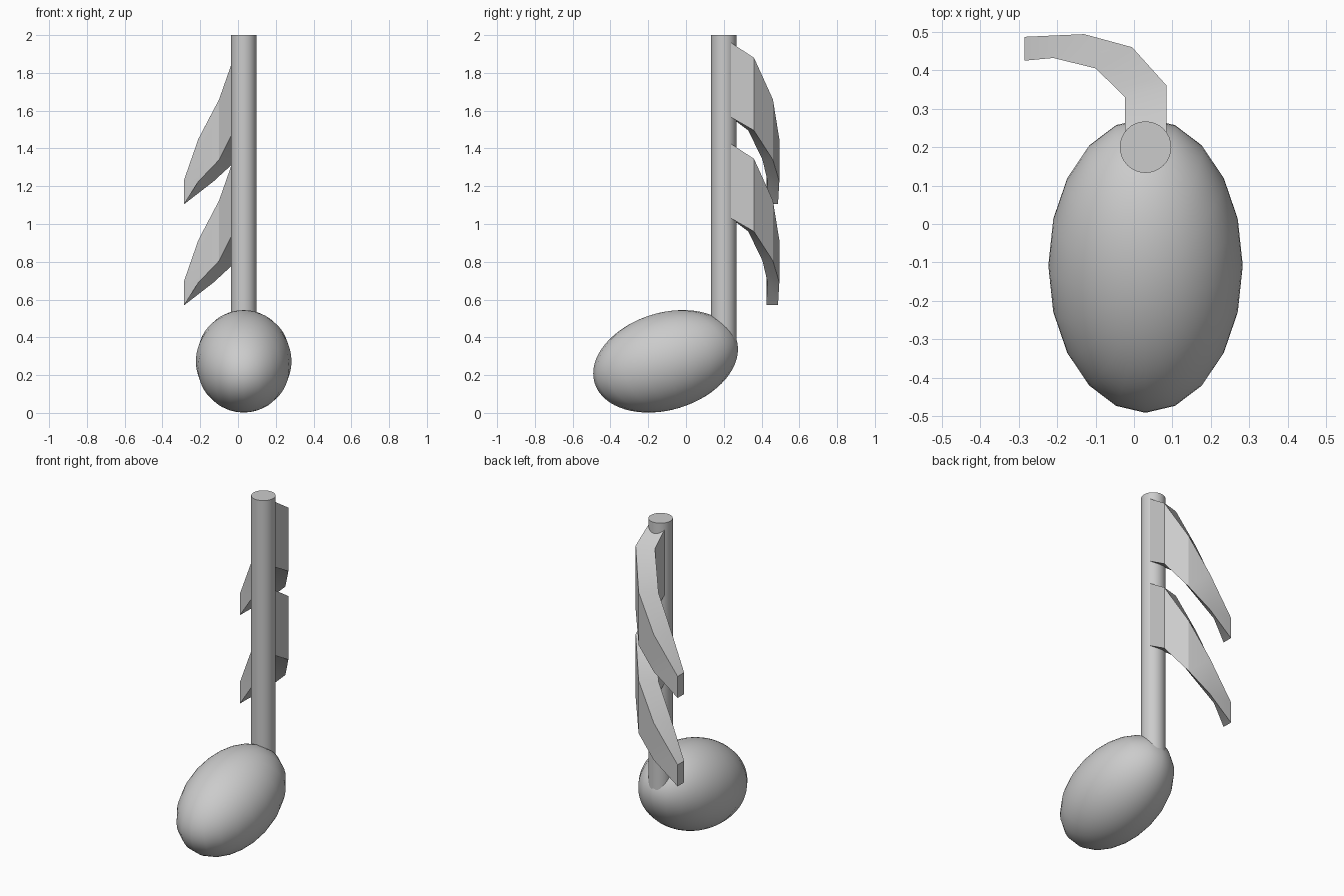
import bpy, math

if "Cube" in bpy.data.objects:
    bpy.data.objects.remove(bpy.data.objects["Cube"])

STEM_X, STEM_Y = 0.03, 0.2


def smooth(obj, degrees=30):
    bpy.ops.object.select_all(action='DESELECT')
    obj.select_set(True)
    bpy.context.view_layer.objects.active = obj
    bpy.ops.object.shade_smooth_by_angle(angle=math.radians(degrees))


# Note head: tilted ellipsoid
bpy.ops.mesh.primitive_uv_sphere_add(segments=20, ring_count=32, radius=1,
                                     location=(STEM_X, -0.108, 0.273),
                                     rotation=(math.radians(17), 0, 0))
head = bpy.context.object
head.name = "note_head"
head.scale = (0.253, 0.393, 0.257)
smooth(head)

# Stem
bottom, top = 0.3, 2.0
bpy.ops.mesh.primitive_cylinder_add(vertices=32, radius=0.067, depth=top - bottom,
                                    location=(STEM_X, STEM_Y, (top + bottom) / 2))
stem = bpy.context.object
stem.name = "stem"
smooth(stem)

# Flag stations: outer (x, y), inner (x, y), top z, bottom z
STATIONS = [
    ((0.085, 0.23), (-0.023, 0.23), 1.965, 1.57),
    ((0.085, 0.36), (-0.023, 0.33), 1.88, 1.495),
    ((-0.005, 0.46), (-0.10, 0.405), 1.66, 1.34),
    ((-0.13, 0.494), (-0.21, 0.432), 1.45, 1.225),
    ((-0.285, 0.487), (-0.285, 0.425), 1.235, 1.105),
]


def make_flag(name, drop):
    verts = []
    for outer, inner, zt, zb in STATIONS:
        verts += [(*outer, zt - drop), (*inner, zt - drop),
                  (*inner, zb - drop), (*outer, zb - drop)]
    faces = [(0, 3, 2, 1)]
    for i in range(len(STATIONS) - 1):
        for j in range(4):
            a, b = 4 * i + j, 4 * i + (j + 1) % 4
            faces.append((a, b, b + 4, a + 4))
    end = len(verts) - 4
    faces.append((end, end + 1, end + 2, end + 3))
    mesh = bpy.data.meshes.new(name)
    mesh.from_pydata(verts, [], faces)
    obj = bpy.data.objects.new(name, mesh)
    bpy.context.collection.objects.link(obj)
    smooth(obj)


# Two identical curved flags
make_flag("upper_flag", 0)
make_flag("lower_flag", 0.535)
